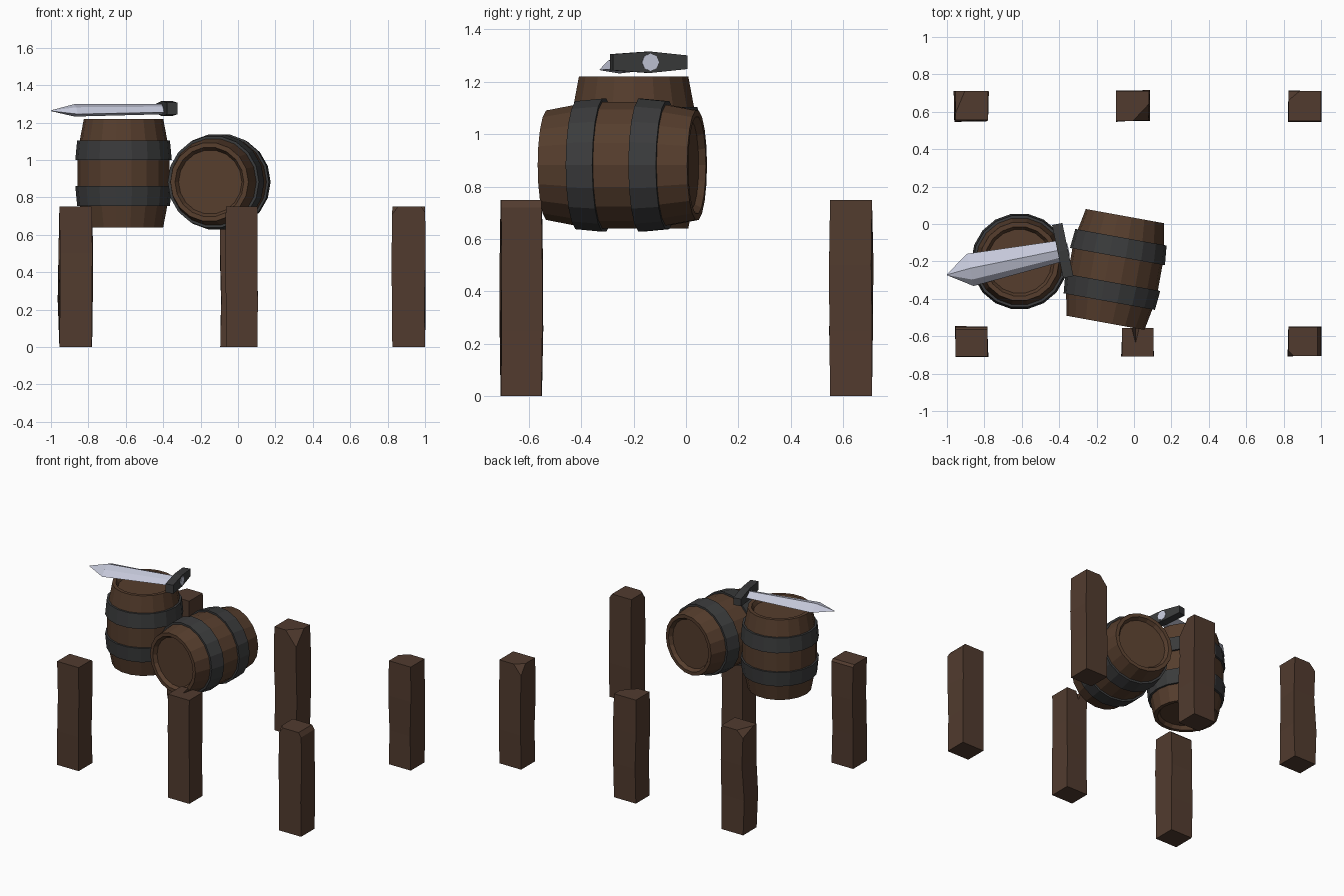
import bpy, bmesh, math, random
from mathutils import Vector, Matrix

if "Cube" in bpy.data.objects:
    bpy.data.objects.remove(bpy.data.objects["Cube"])

random.seed(4)


def material(name, rgb):
    m = bpy.data.materials.new(name)
    m.diffuse_color = (*rgb, 1)
    m.use_nodes = True
    m.node_tree.nodes["Principled BSDF"].inputs["Base Color"].default_value = m.diffuse_color
    return m


BARREL = material("barrel wood", (0.092, 0.047, 0.026))
POST = material("post wood", (0.083, 0.044, 0.028))
IRON = material("dark iron", (0.043, 0.044, 0.045))
STEEL = material("blade steel", (0.56, 0.58, 0.70))


def finish(bm, name, mat, matrix=None):
    if matrix:
        bm.transform(matrix)
    bmesh.ops.recalc_face_normals(bm, faces=bm.faces)
    me = bpy.data.meshes.new(name)
    bm.to_mesh(me)
    bm.free()
    me.materials.append(mat)
    ob = bpy.data.objects.new(name, me)
    bpy.context.collection.objects.link(ob)
    return ob


def loft(rings, closed_loop=False):
    """Skin a list of vertex rings; cap the ends unless the loop closes."""
    bm = bmesh.new()
    vs = [[bm.verts.new(p) for p in r] for r in rings]
    n = len(rings[0])
    pairs = list(zip(vs, vs[1:]))
    if closed_loop:
        pairs.append((vs[-1], vs[0]))
    for a, b in pairs:
        for i in range(n):
            bm.faces.new((a[i], a[(i + 1) % n], b[(i + 1) % n], b[i]))
    if not closed_loop:
        bm.faces.new(vs[0])
        bm.faces.new(vs[-1])
    return bm


def lathe(profile, sides=18, closed_loop=False):
    return loft([[(r * math.cos(2 * math.pi * i / sides),
                   r * math.sin(2 * math.pi * i / sides), z)
                  for i in range(sides)] for r, z in profile], closed_loop)


# Barrels: bulged body with recessed lids, two iron hoops each
def barrel(name, matrix):
    half = [(0.172, 0.265), (0.187, 0.29), (0.212, 0.29), (0.234, 0.175), (0.245, 0.07)]
    body = half + [(r, -z) for r, z in reversed(half)]
    finish(lathe(body), name + "_body", BARREL, matrix)
    for s, tag in ((1, "upper"), (-1, "lower")):
        hoop = [(0.232, 0.175 * s), (0.248, 0.175 * s), (0.258, 0.07 * s), (0.242, 0.07 * s)]
        finish(lathe(hoop, closed_loop=True), f"{name}_{tag}_hoop", IRON, matrix)


barrel("upright_barrel", Matrix.Translation((-0.612, -0.2, 0.93)))
barrel("lying_barrel", Matrix.Translation((-0.101, -0.243, 0.882))
       @ Matrix.Rotation(math.radians(-10.3), 4, 'Z')
       @ Matrix.Rotation(math.radians(-90), 4, 'X'))


# Posts: slightly wavy square timbers with chipped top corners
def post(name, x0, x1, y0, y1, chips, wobble):
    h = 0.75
    bm = loft([[(x + random.uniform(-w, w), y + random.uniform(-w, w), z)
                for x, y in ((x0, y0), (x1, y0), (x1, y1), (x0, y1))]
               for z, w in ((0, 0), (0.25, wobble), (0.5, wobble), (h, 0))])
    for sx, sy, dx, dy, dz in chips:
        c = Vector((x1 if sx > 0 else x0, y1 if sy > 0 else y0, h))
        bmesh.ops.bisect_plane(bm, geom=bm.verts[:] + bm.edges[:] + bm.faces[:],
                               plane_co=c - Vector((0, 0, dz)),
                               plane_no=Vector((sx / dx, sy / dy, 1 / dz)).normalized(),
                               clear_outer=True)
        bmesh.ops.holes_fill(bm, edges=[e for e in bm.edges if e.is_boundary])
    return finish(bm, name, POST)


post("front_left_post", -0.955, -0.782, -0.708, -0.55, [(1, 1, 9, 0.015, 0.015)], 0.006)
notched = post("front_middle_post", -0.065, 0.105, -0.708, -0.556, [], 0.004)
post("front_right_post", 0.825, 1.0, -0.706, -0.552,
     [(1, 1, 0.02, 9, 0.03), (-1, -1, 0.03, 0.03, 0.04)], 0.004)
post("back_left_post", -0.955, -0.78, 0.555, 0.71, [(-1, 1, 0.05, 0.12, 0.05)], 0.01)
post("back_middle_post", -0.095, 0.08, 0.552, 0.71, [(1, -1, 0.085, 0.09, 0.11)], 0.007)
post("back_right_post", 0.825, 1.0, 0.55, 0.71, [(-1, 1, 0.06, 0.05, 0.07)], 0.004)

# Small V-shaped notch in the front middle post
bm = bmesh.new()
for p in ((-0.02, -0.54, 0.76), (0.035, -0.54, 0.76), (0.008, -0.65, 0.76), (0.008, -0.54, 0.68)):
    bm.verts.new(p)
bmesh.ops.convex_hull(bm, input=bm.verts[:])
cutter = finish(bm, "notch_cutter", POST)
cutter.hide_render = True
cutter.hide_viewport = True
cutter.display_type = 'WIRE'
mod = notched.modifiers.new("notch", 'BOOLEAN')
mod.operation = 'DIFFERENCE'
mod.solver = 'EXACT'
mod.object = cutter

# Sword frame: local x runs to the tip, y across the blade, z up
d = Vector((-0.979, -0.205, 0))
sword = Matrix(((d.x, d.y, 0, -0.381), (d.y, -d.x, 0, -0.142), (0, 0, 1, 1.275), (0, 0, 0, 1)))


# Blade: faceted section that widens, then tapers to the tip
def section(x, w, t, z):
    return [(x, w, z), (x, 0.1 * w, z + t), (x, -0.6 * w, z + 0.5 * t),
            (x, -w, z - 0.6 * t), (x, -0.1 * w, z - t)]


finish(loft([section(-0.01, 0.056, 0.027, -0.003), section(0.505, 0.088, 0.033, -0.01),
             section(0.633, 0.002, 0.002, -0.012)]), "sword_blade", STEEL, sword)

# Guard: bar thickest in the middle
finish(loft([[(-0.028, y, -t), (0.028, y, -t), (0.028, y, t), (-0.028, y, t)]
             for y, t in ((-0.145, 0.031), (0, 0.041), (0.145, 0.026))]),
       "sword_guard", IRON, sword)

# Broken tang showing on the back of the guard
finish(lathe([(0.033, -0.032), (0.033, -0.024)], 8), "sword_tang", STEEL,
       sword @ Matrix.Rotation(math.radians(90), 4, 'Y'))
